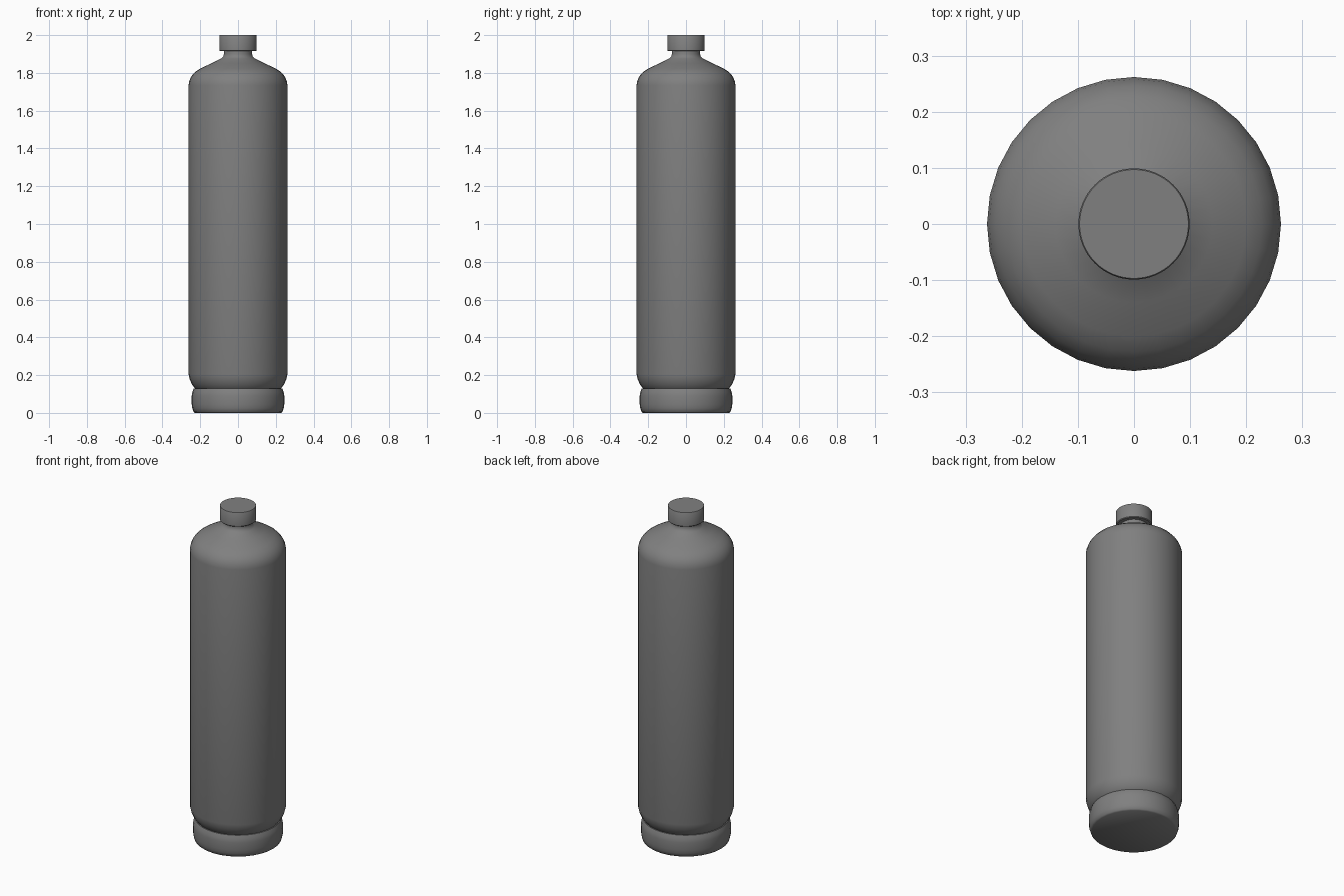
import bpy
import bmesh
from math import pi, radians

cube = bpy.data.objects.get("Cube")
if cube:
    bpy.data.objects.remove(cube, do_unlink=True)

grey = bpy.data.materials.new("dark_grey_metal")
grey.use_nodes = True
colour = (0.216, 0.216, 0.216, 1)
grey.diffuse_color = colour
grey.node_tree.nodes["Principled BSDF"].inputs["Base Color"].default_value = colour


def lathe(name, profile, sides=32, sharp_angle=40):
    """Revolve (radius, height) points about z; both ends close on the axis."""
    bm = bmesh.new()
    points = [(0, profile[0][1])] + profile + [(0, profile[-1][1])]
    verts = [bm.verts.new((r, 0, z)) for r, z in points]
    edges = [bm.edges.new(pair) for pair in zip(verts, verts[1:])]
    bmesh.ops.spin(bm, geom=verts + edges, cent=(0, 0, 0), axis=(0, 0, 1),
                   angle=2 * pi, steps=sides, use_merge=True)
    bmesh.ops.remove_doubles(bm, verts=bm.verts, dist=0.0001)
    bmesh.ops.recalc_face_normals(bm, faces=bm.faces)
    mesh = bpy.data.meshes.new(name)
    bm.to_mesh(mesh)
    bm.free()
    mesh.materials.append(grey)
    obj = bpy.data.objects.new(name, mesh)
    bpy.context.collection.objects.link(obj)
    bpy.ops.object.select_all(action="DESELECT")
    obj.select_set(True)
    bpy.context.view_layer.objects.active = obj
    bpy.ops.object.shade_smooth_by_angle(angle=radians(sharp_angle))
    return obj


# Foot ring with softly rounded rims
lathe("foot_ring", [(0.228, 0), (0.236, 0.006), (0.242, 0.025), (0.245, 0.045),
                    (0.245, 0.09), (0.242, 0.11), (0.234, 0.13)])

# Cylinder body: rounded bottom, straight wall, sloped shoulder and neck
lathe("cylinder_body", [(0.21, 0.115), (0.228, 0.13), (0.243, 0.15),
                        (0.255, 0.175), (0.262, 0.205), (0.262, 1.735),
                        (0.258, 1.758), (0.247, 1.782), (0.228, 1.804),
                        (0.2, 1.823), (0.14, 1.851), (0.09, 1.876),
                        (0.078, 1.887), (0.075, 1.9), (0.075, 1.925)])

# Valve cap
lathe("valve_cap", [(0.095, 1.915), (0.099, 1.919), (0.099, 1.997), (0.097, 2)],
      sides=64)
